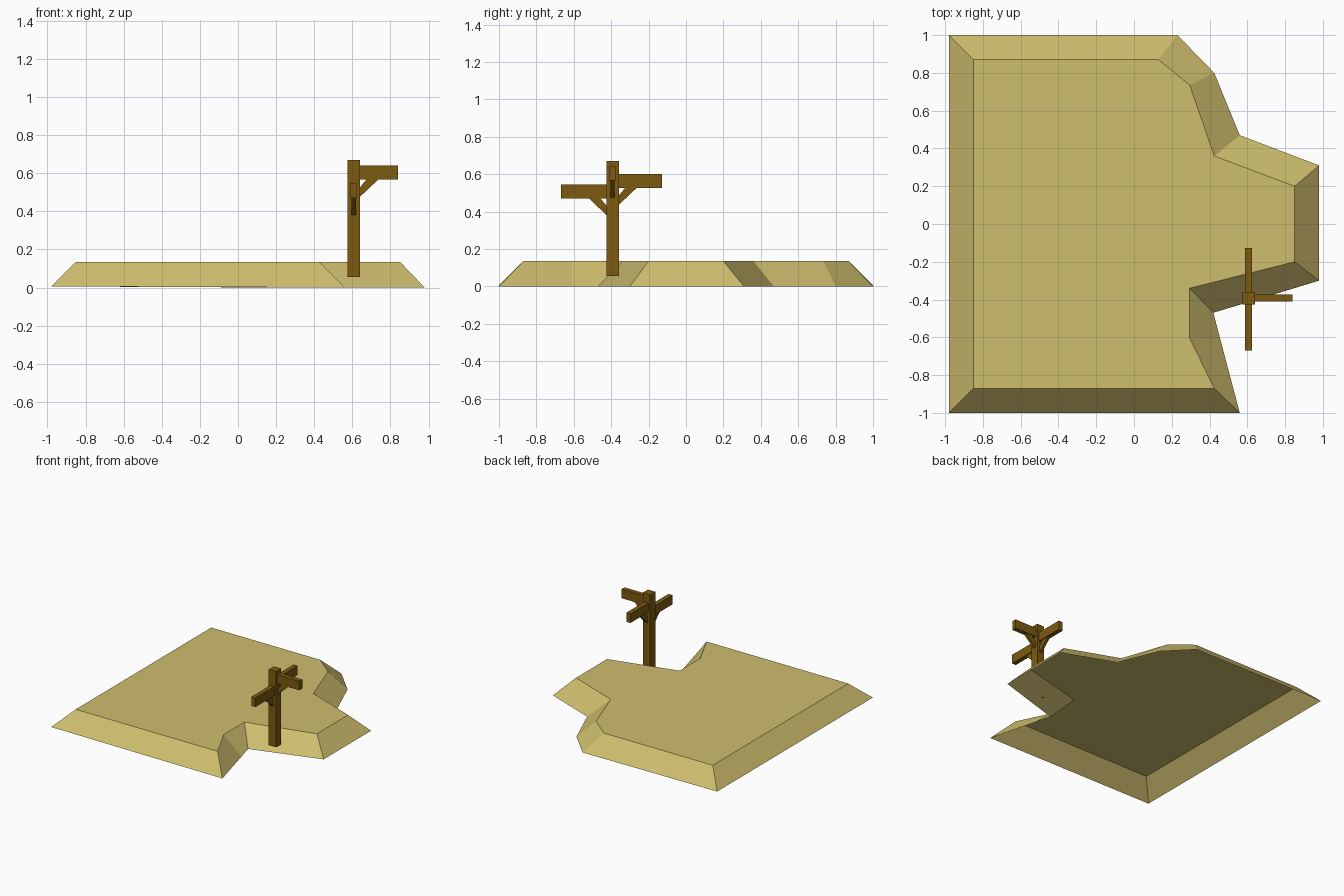
import bpy
import math
from mathutils import Matrix, Vector

if "Cube" in bpy.data.objects:
    bpy.data.objects.remove(bpy.data.objects["Cube"])


def material(name, rgb):
    m = bpy.data.materials.new(name)
    m.diffuse_color = (*rgb, 1)
    m.use_nodes = True
    m.node_tree.nodes["Principled BSDF"].inputs["Base Color"].default_value = m.diffuse_color
    return m


SAND = material("sand", (0.62, 0.51, 0.155))
WOOD = material("brown wood", (0.205, 0.103, 0.005))


def make(name, verts, faces, mat):
    me = bpy.data.meshes.new(name)
    me.from_pydata(verts, [], faces)
    me.materials.append(mat)
    ob = bpy.data.objects.new(name, me)
    bpy.context.collection.objects.link(ob)
    return ob


def loft(name, low, high, mat, closed=True):
    """Join two matching counter-clockwise rings of points with quads and cap them."""
    n = len(low)
    faces = [(i, (i + 1) % n, n + (i + 1) % n, n + i) for i in range(n)]
    faces.append(tuple(range(n, 2 * n)))
    if closed:
        faces.append(tuple(reversed(range(n))))
    return make(name, low + high, faces, mat)


# Sandy plateau: sloped banks, flat top, open underneath
foot = [(-.98, -1), (.56, -1), (.457, -.61), (.42, -.47), (.98, -.30), (.98, .31),
        (.56, .47), (.425, .80), (.23, 1), (-.98, 1)]
rim = [(-.85, -.87), (.425, -.87), (.295, -.605), (.295, -.34), (.85, -.20), (.85, .20),
       (.425, .36), (.295, .735), (.13, .87), (-.85, .87)]
loft("sand_plateau",
     [(x, y, 0.006 if x < 0 else 0) for x, y in foot],
     [(x, y, 0.135) for x, y in rim], SAND, closed=False)

# Signpost
PX, PY, R = 0.607, -0.392, 0.033
square = [(PX - R, PY - R), (PX + R, PY - R), (PX + R, PY + R), (PX - R, PY + R)]
loft("post", [(x, y, 0.055) for x, y in square],
     [(x, y, 0.67) for x, y in square], WOOD)


def plank(name, profile, width, angle):
    """Extrude an (outward, z) profile sideways, then swing it round the post."""
    mat = Matrix.Translation((PX, PY, 0)) @ Matrix.Rotation(angle, 4, 'Z')
    near, far = ([tuple(mat @ Vector((u, s * width / 2, z))) for u, z in profile]
                 for s in (1, -1))
    loft(name, near, far, WOOD)


# Three sign boards, each with a diagonal brace below
for side, degrees, z, reach in (("right", 0, .566, .233),
                                ("back", 90, .526, .265),
                                ("front", -90, .471, .277)):
    a = math.radians(degrees)
    plank(side + "_board", [(R, z), (reach, z), (reach, z + .074), (R, z + .074)], .037, a)
    plank(side + "_brace", [(R, z - .09), (R + .095, z), (R + .033, z), (R, z - .04)], .022, a)
